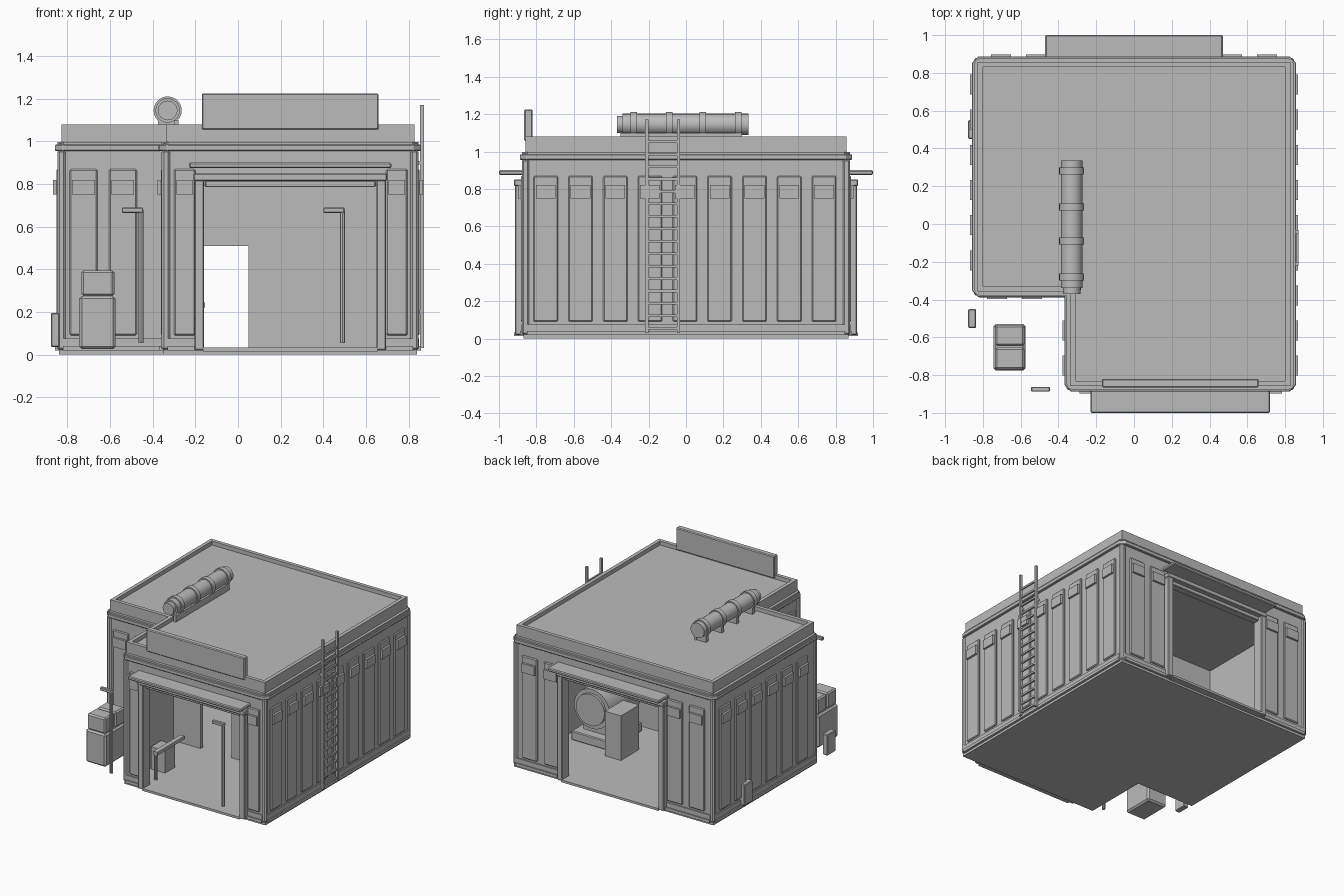
import bpy, bmesh, math
from mathutils import Matrix, Vector

if "Cube" in bpy.data.objects:
    bpy.data.objects.remove(bpy.data.objects["Cube"], do_unlink=True)

grey = bpy.data.materials.new("plain_grey")
grey.use_nodes = True
grey.diffuse_color = (0.5, 0.5, 0.5, 1)
grey.node_tree.nodes["Principled BSDF"].inputs["Base Color"].default_value = (0.5, 0.5, 0.5, 1)


def finish(name, bm, bevel=0):
    bmesh.ops.recalc_face_normals(bm, faces=bm.faces)
    mesh = bpy.data.meshes.new(name)
    bm.to_mesh(mesh)
    bm.free()
    mesh.materials.append(grey)
    ob = bpy.data.objects.new(name, mesh)
    bpy.context.collection.objects.link(ob)
    if bevel:
        mod = ob.modifiers.new("edge", "BEVEL")
        mod.width, mod.segments = bevel, 1
    return ob


def box(name, x, y, z, bevel=0):
    """Box from (low, high) ranges."""
    bm = bmesh.new()
    bmesh.ops.create_cube(bm, size=1)
    for v in bm.verts:
        v.co = [r[0] if c < 0 else r[1] for c, r in zip(v.co, (x, y, z))]
    return finish(name, bm, bevel)


def span(mid, half):
    return (mid - half, mid + half)


def rod(name, a, b, radius, sides=24):
    """Cylinder between two points."""
    a, b = Vector(a), Vector(b)
    bm = bmesh.new()
    bmesh.ops.create_cone(bm, cap_ends=True, segments=sides, radius1=radius,
                          radius2=radius, depth=(b - a).length)
    turn = Vector((0, 0, 1)).rotation_difference(b - a).to_matrix().to_4x4()
    bm.transform(Matrix.Translation((a + b) / 2) @ turn)
    for f in bm.faces:
        f.smooth = sides > 8 and len(f.verts) == 4
    return finish(name, bm)


# Building plan: L shape with the front left corner missing
L, R, F, B = -0.84, 0.84, -0.87, 0.87
NX, NY = -0.35, -0.37


def outline(o, cut):
    pts = [Vector(p) for p in ((L - o, B + o), (R + o, B + o), (R + o, F - o),
                               (NX - o, F - o), (NX - o, NY - o), (L - o, NY - o))]
    out = []
    for i, p in enumerate(pts):
        if cut and i != 4:
            out += [p + (q - p).normalized() * cut for q in (pts[i - 1], pts[(i + 1) % 6])]
        else:
            out.append(p)
    return out


def plan_slab(name, off, z, inner=None, cut=0.0, bevel=0):
    """Extrude the plan, solid or as a ring."""
    bm = bmesh.new()
    outer = [bm.verts.new((*p, z[0])) for p in outline(off, cut)]
    if inner is None:
        bm.faces.new(outer)
    else:
        ring = [bm.verts.new((*p, z[0])) for p in outline(inner, cut)]
        for i in range(len(outer)):
            bm.faces.new((outer[i - 1], outer[i], ring[i], ring[i - 1]))
    res = bmesh.ops.extrude_face_region(bm, geom=bm.faces[:])
    bmesh.ops.translate(bm, vec=(0, 0, z[1] - z[0]),
                        verts=[v for v in res["geom"] if isinstance(v, bmesh.types.BMVert)])
    return finish(name, bm, bevel)


plan_slab("floor", 0, (0.0, 0.03))
plan_slab("roof", -0.03, (0.97, 1.05))
plan_slab("parapet", -0.012, (0.99, 1.08), inner=-0.04)

# Outer walls with front and back doorways
T, H = 0.04, (0.02, 0.99)
DOOR_Z, HALF, FRONT_X = 0.79, 0.405, 0.245
box("right_wall", (R - T, R), (F, B), H)
box("left_wall", (L, L + T), (NY, B), H)
box("notch_side_wall", (NX, NX + T), (F, NY), H)
box("notch_front_wall", (L, NX + T), (NY, NY + T), H)
for name, y, lo, hi, cx in (("front", (F, F + T), NX, R, FRONT_X), ("back", (B - T, B), L, R, 0)):
    box(name + "_wall_left", (lo, cx - HALF), y, H)
    box(name + "_wall_right", (cx + HALF, hi), y, H)
    box(name + "_wall_top", (cx - HALF, cx + HALF), y, (DOOR_Z, H[1]))

# Inner partition with a passage
PY = (-0.15, -0.12)
box("partition_left", (L + T, -0.21), PY, H)
box("partition_right", (0.05, R - T), PY, H)
box("partition_top", (-0.21, 0.05), PY, (0.51, H[1]))

# Horizontal trims
plan_slab("upper_trim", 0.018, (0.955, 0.985), inner=-0.01, cut=0.035, bevel=0.004)
plan_slab("upper_lip", 0.008, (0.985, 0.997), inner=-0.02, cut=0.03)
# Base trims, left open at the doorways
for name, z, o in (("base_rail", (0.018, 0.04), 0.018), ("base_board", (0.04, 0.075), 0.009)):
    box(name + "_right", (R, R + o), (F + 0.02, B - 0.02), z)
    box(name + "_left", (L - o, L), (NY + 0.02, B - 0.02), z)
    box(name + "_notch_side", (NX - o, NX), (F + 0.02, NY), z)
    box(name + "_notch_front", (L + 0.02, NX), (NY - o, NY), z)
    for y, lo, hi, cx in (((F - o, F), NX, R, FRONT_X), ((B, B + o), L, R, 0)):
        box(name + "_end", (lo + 0.02, cx - HALF), y, z)
        box(name + "_end", (cx + HALF, hi - 0.02), y, z)

# Corner posts
for x, y in ((L, B), (R, B), (R, F), (NX, F), (L, NY)):
    sx, sy = (1 if x == R else -1), (1 if y == B else -1)
    box("corner_post", span(x - sx * 0.012, 0.02), span(y - sy * 0.012, 0.02), (0.02, 0.96), 0.01)


# Raised wall panels, each with a small vent cover
def panel(axis, wall, sign, mid, half=0.065):
    def plate(name, depth, width, z, bevel):
        across = tuple(sorted((wall - sign * 0.005, wall + sign * depth)))
        along = span(mid, width)
        box(name, *((across, along) if axis == "x" else (along, across)), z, bevel)
    plate("wall_panel", 0.012, half, (0.09, 0.87), 0.006)
    plate("vent_cover", 0.028, half - 0.012, (0.75, 0.82), 0)


for i in range(9):
    mid = -0.75 + 0.186 * i
    panel("x", R, 1, mid)
    if mid > NY:
        panel("x", L, -1, mid)
    elif mid < NY - 0.1:
        panel("x", NX, -1, mid)
for mid in (-0.725, -0.54):
    panel("y", NY, -1, mid)
for mid in (-0.25, 0.745):
    panel("y", F, -1, mid, 0.05)
for mid in (0.52, 0.705):
    for s in (-1, 1):
        panel("y", B, 1, s * mid)

# Door frames and awnings
for name, cx, wall, s, reach in (("front", FRONT_X, F, -1, 0.475), ("back", 0, B, 1, 0.47)):
    def out(a, b):
        return tuple(sorted((wall + s * a, wall + s * b)))
    for side in (-1, 1):
        box(name + "_door_post", span(cx + side * 0.427, 0.023), out(-0.04, 0.045), (0.02, 0.82), 0.005)
    box(name + "_door_lintel", span(cx, 0.455), out(-0.01, 0.05), (0.815, 0.85), 0.005)
    box(name + "_door_header", span(cx, 0.40), out(-0.035, 0.02), (0.785, 0.815), 0.004)
    box(name + "_threshold", span(cx, 0.41), out(-0.04, 0.05), (0.015, 0.032))
    box(name + "_awning", span(cx, reach), out(0, 0.13), (0.875, 0.9), 0.006)

box("roof_sign_board", (-0.17, 0.66), (-0.865, -0.82), (1.055, 1.225), 0.006)

# Roof duct
DX, DZ = -0.33, 1.145
rod("duct", (DX, -0.34, DZ), (DX, 0.335, DZ), 0.057)
rod("duct_cap", (DX, -0.37, DZ), (DX, -0.34, DZ), 0.046)
for y in (-0.28, -0.09, 0.09, 0.28):
    rod("duct_band", (DX, y - 0.018, DZ), (DX, y + 0.018, DZ), 0.066)
    box("duct_foot", span(DX, 0.045), span(y, 0.015), (1.045, DZ - 0.03))
box("duct_rail", (DX + 0.03, DX + 0.05), (-0.35, 0.3), (1.045, 1.1))

# Ladder
for y in (-0.21, -0.04):
    box("ladder_rail", (0.855, 0.872), span(y, 0.009), (0.03, 1.17))
    for z in (0.2, 0.9):
        box("ladder_bracket", (0.83, 0.86), span(y, 0.006), span(z, 0.008))
for i in range(16):
    box("ladder_rung", (0.858, 0.87), (-0.21, -0.04), span(0.055 + 0.0665 * i, 0.007))

# Crates and small boxes by the notch
box("lower_crate", (-0.745, -0.575), (-0.775, -0.53), (0.025, 0.275), 0.012)
for y in ((-0.77, -0.655), (-0.645, -0.535)):
    box("upper_crate", (-0.735, -0.58), y, (0.275, 0.395), 0.01)
for y in (-0.5, 0.5):
    box("utility_box", (-0.878, -0.836), span(y, 0.05), (0.035, 0.195), 0.005)

# Lamp posts
for x in (-0.455, 0.49):
    rod("lamp_post", (x, -0.875, 0.055), (x, -0.875, 0.68), 0.012, 8)
    box("lamp_arm", (x - 0.09, x + 0.01), (-0.888, -0.862), (0.665, 0.69), 0.004)

# Storage tank on a stand
rod("tank", (0.57, -0.06, 0.3), (0.57, 0.32, 0.3), 0.15, 32)
rod("tank_end", (0.57, -0.08, 0.3), (0.57, 0.34, 0.3), 0.12, 32)
box("tank_stand", (0.41, 0.73), (-0.06, 0.34), (0.03, 0.1), 0.006)
for y in (0.02, 0.24):
    box("tank_cradle", (0.46, 0.68), span(y, 0.025), (0.1, 0.2))

# Jointed arm and cabinet in the back room
rod("arm_lower", (0.5, 0.1, 0.28), (0.56, 0.1, 0.48), 0.018, 8)
rod("arm_upper", (0.59, 0.1, 0.5), (0.65, 0.1, 0.42), 0.018, 8)
box("arm_head", (0.54, 0.6), (0.05, 0.15), (0.47, 0.56), 0.005)
box("cabinet", (0.255, 0.39), (0.2, 0.42), (0.03, 0.37))

# Work bench in the front room
box("bench_body", (-0.3, -0.18), (-0.62, -0.5), (0.03, 0.2))
box("bench_beam", (-0.19, -0.155), (-0.75, -0.42), (0.22, 0.245))
rod("bench_leg", (-0.175, -0.74, 0.03), (-0.175, -0.74, 0.22), 0.012, 8)
